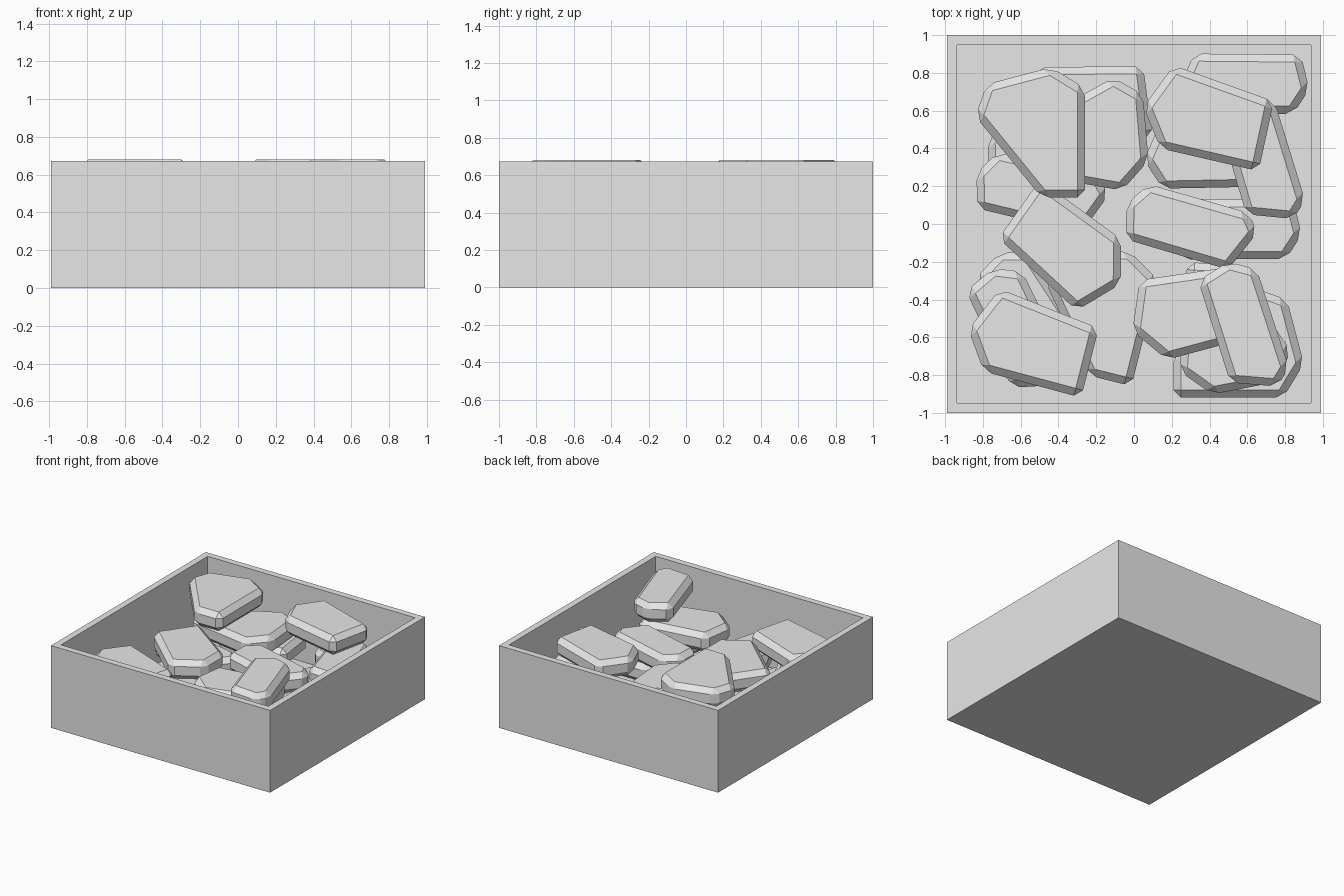
import bpy
import bmesh
from math import radians
from mathutils import Matrix

if "Cube" in bpy.data.objects:
    bpy.data.objects.remove(bpy.data.objects["Cube"])

grey = bpy.data.materials.new("plain_grey")
grey.use_nodes = True
colour = (0.8, 0.8, 0.8, 1)
grey.diffuse_color = colour
grey.node_tree.nodes["Principled BSDF"].inputs["Base Color"].default_value = colour

BOX_HEIGHT = 0.672
WALL = 0.075
FLOOR = 0.04
THICKNESS = 0.155
BEVEL = 0.04


def finish(bm, name):
    """Turn a bmesh into a flat shaded grey object."""
    bmesh.ops.recalc_face_normals(bm, faces=bm.faces)
    mesh = bpy.data.meshes.new(name)
    bm.to_mesh(mesh)
    bm.free()
    mesh.materials.append(grey)
    obj = bpy.data.objects.new(name, mesh)
    bpy.context.collection.objects.link(obj)
    return obj


def make_tray():
    """Open box: inset the top of a cube and push it down to the floor."""
    bm = bmesh.new()
    bmesh.ops.create_cube(bm, size=1)
    bmesh.ops.translate(bm, verts=bm.verts, vec=(0, 0, 0.5))
    bmesh.ops.scale(bm, verts=bm.verts, vec=(1.98, 2, BOX_HEIGHT))
    top = max(bm.faces, key=lambda face: face.calc_center_median().z)
    bmesh.ops.inset_region(bm, faces=[top], thickness=WALL)
    inner = bmesh.ops.extrude_face_region(bm, geom=[top])["geom"]
    if top.is_valid:
        bmesh.ops.delete(bm, geom=[top], context="FACES_ONLY")
    for part in inner:
        if isinstance(part, bmesh.types.BMVert):
            part.co.z = FLOOR
    return finish(bm, "tray")


def make_stone(name, outline, x, y, angle, top):
    """Prism over an outline, with every edge chamfered."""
    bm = bmesh.new()
    base = bm.faces.new([bm.verts.new((px, py, 0)) for px, py in outline])
    raised = bmesh.ops.extrude_face_region(bm, geom=[base])["geom"]
    for part in raised:
        if isinstance(part, bmesh.types.BMVert):
            part.co.z = THICKNESS
    bmesh.ops.recalc_face_normals(bm, faces=bm.faces)
    bmesh.ops.bevel(bm, geom=list(bm.edges), offset=BEVEL, segments=1,
                    profile=0.5, affect="EDGES", clamp_overlap=True)
    place = Matrix.Translation((x, y, top - THICKNESS))
    turn = Matrix.Rotation(radians(angle), 4, "Z")
    bmesh.ops.transform(bm, matrix=place @ turn, verts=bm.verts)
    return finish(bm, name)


# Three stone outlines, reused in different places and turns
wedge = [(-.30, .12), (-.24, .29), (.10, .38), (.28, .27), (.28, -.31), (.05, -.31)]
pentagon = [(-.34, .06), (-.18, .28), (.35, .09), (.27, -.28), (-.25, -.16)]
slab = [(-.24, .23), (-.08, .33), (.07, .29), (.24, -.23), (.18, -.33), (-.07, -.31)]

# Layers of stones: outline, x, y, turn in degrees
top_layer = [
    (wedge, -.54, .45, 0),
    (pentagon, .39, .56, 0),
    (slab, .58, -.53, 0),
]
upper_layer = [
    (pentagon, -.54, -.63, -2),
    (pentagon, -.36, -.13, 157),
    (slab, .28, -.01, 56),
    (wedge, -.28, .50, -100),
    (pentagon, .32, -.46, 28),
    (slab, .67, .36, -1),
]
lower_layer = [
    (slab, .59, .74, -108),
    (slab, .55, -.03, -108),
    (slab, -.51, .17, 59),
    (slab, -.62, -.55, 8),
    (wedge, -.21, -.49, -14),
    (wedge, .54, -.53, 176),
    (pentagon, -.25, .63, 20),
]
bottom_layer = [
    (wedge, .43, .35, 52),
    (wedge, .52, -.64, -90),
    (slab, -.55, -.45, 15),
    (slab, -.45, .35, 60),
]

make_tray()
layers = {"top": top_layer, "upper": upper_layer,
          "lower": lower_layer, "bottom": bottom_layer}
height = 0.68
for layer_name, stones in layers.items():
    for number, (outline, x, y, angle) in enumerate(stones, start=1):
        make_stone(f"{layer_name}_stone_{number}", outline, x, y, angle, height)
    height -= 0.16
